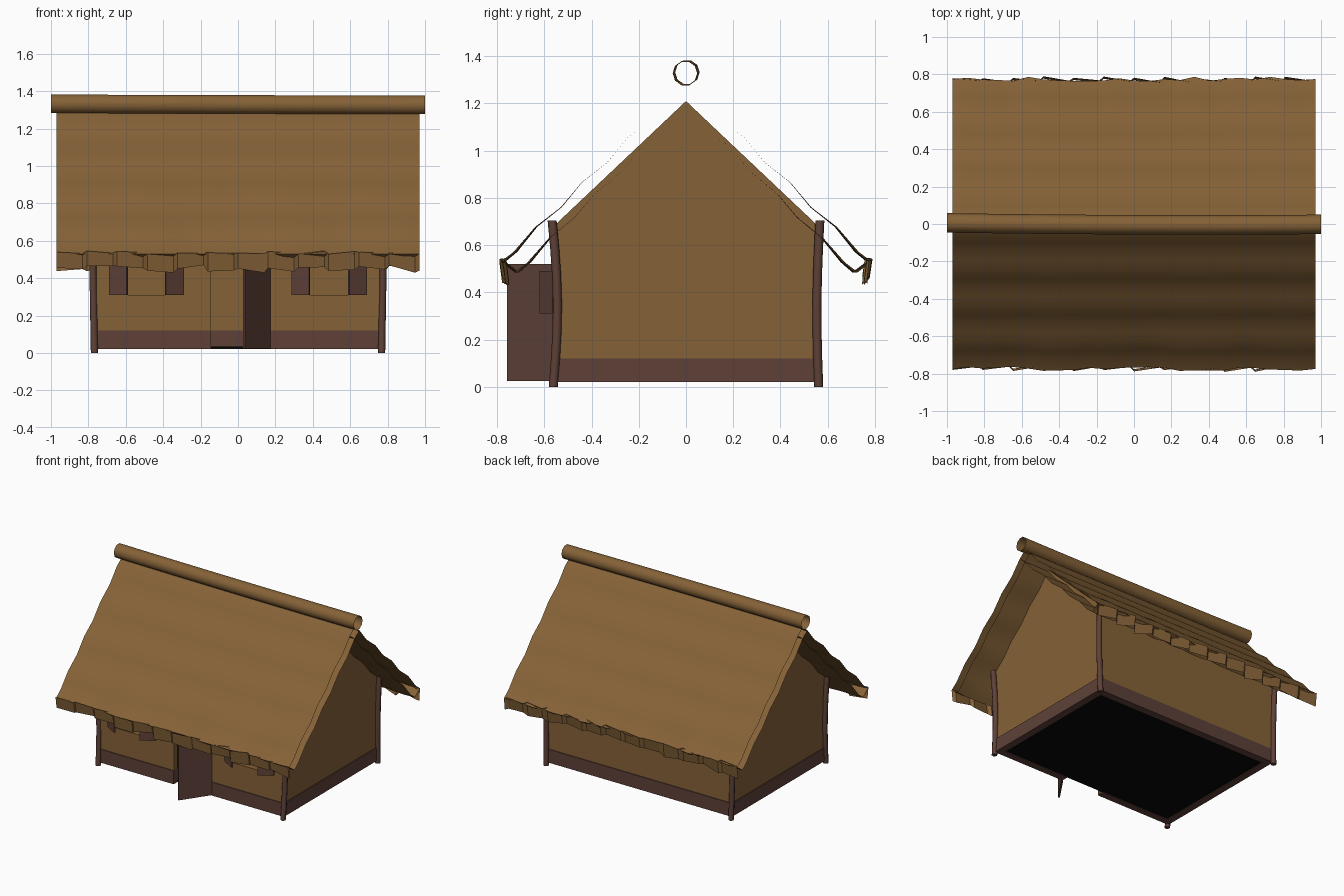
import bpy, bmesh, math, random
from mathutils import Vector

random.seed(4)
if "Cube" in bpy.data.objects:
    bpy.data.objects.remove(bpy.data.objects["Cube"])


def material(name, r, g, b):
    m = bpy.data.materials.new(name)
    m.use_nodes = True
    m.diffuse_color = (r, g, b, 1)
    m.node_tree.nodes["Principled BSDF"].inputs["Base Color"].default_value = (r, g, b, 1)
    return m


STRAW = material("straw tan", 0.235, 0.122, 0.039)
WOOD = material("dark wood", 0.112, 0.053, 0.039)
BLACK = material("floor black", 0.002, 0.002, 0.002)


def finish(name, bm, mat, smooth=None, fix=True):
    if fix:
        bmesh.ops.recalc_face_normals(bm, faces=bm.faces)
    mesh = bpy.data.meshes.new(name)
    bm.to_mesh(mesh)
    bm.free()
    mesh.materials.append(mat)
    ob = bpy.data.objects.new(name, mesh)
    bpy.context.collection.objects.link(ob)
    if smooth:
        bpy.ops.object.select_all(action='DESELECT')
        ob.select_set(True)
        bpy.context.view_layer.objects.active = ob
        bpy.ops.object.shade_smooth_by_angle(angle=math.radians(smooth))
    return ob


def boxes(name, spans, mat):
    """One object from boxes given as x0, x1, y0, y1, z0, z1."""
    bm = bmesh.new()
    for x0, x1, y0, y1, z0, z1 in spans:
        new = bmesh.ops.create_cube(bm, size=1)["verts"]
        for v in new:
            v.co = Vector((x0 if v.co.x < 0 else x1, y0 if v.co.y < 0 else y1,
                           z0 if v.co.z < 0 else z1))
    return finish(name, bm, mat)


def tube(name, path, radius, sides, u, w, mat, caps, smooth):
    """Sweep a polygon ring, spanned by axes u and w, along a path."""
    bm = bmesh.new()
    rings = []
    for p in path:
        rings.append([bm.verts.new(Vector(p) + radius * (
            Vector(u) * math.cos(2 * math.pi * k / sides)
            + Vector(w) * math.sin(2 * math.pi * k / sides))) for k in range(sides)])
    for a, b in zip(rings, rings[1:]):
        for k in range(sides):
            n = (k + 1) % sides
            bm.faces.new((a[k], a[n], b[n], b[k]))
    if caps:
        bm.faces.new(rings[0])
        bm.faces.new(rings[-1])
    return finish(name, bm, mat, smooth)


def grid(name, rows, mat, smooth=None, flip=False):
    """Surface through equal rows of points."""
    bm = bmesh.new()
    vs = [[bm.verts.new(p) for p in row] for row in rows]
    for a, b in zip(vs, vs[1:]):
        for k in range(len(a) - 1):
            q = (a[k], b[k], b[k + 1], a[k + 1])
            bm.faces.new(q[::-1] if flip else q)
    return finish(name, bm, mat, smooth, fix=False)


# Walls and sills
X, Y, T, EAVE, SILL = 0.765, 0.55, 0.04, 0.68, 0.12
DOOR = (-0.145, 0.17)
WINDOWS = [(-0.69, -0.29), (0.285, 0.69)]
F = (-Y, -Y + T)

boxes("back_wall", [(-X, X, Y - T, Y, SILL, EAVE)], STRAW)
front = [(DOOR[0], DOOR[1], *F, 0.52, EAVE)]
for (w0, w1), (s0, s1) in zip(WINDOWS, [(-X, DOOR[0]), (DOOR[1], X)]):
    front += [(s0, w0, *F, SILL, EAVE), (w1, s1, *F, SILL, EAVE),
              (w0, w1, *F, SILL, 0.31), (w0, w1, *F, 0.49, EAVE)]
boxes("front_wall", front, STRAW)

for side, label in ((1, "left"), (-1, "right")):
    bm = bmesh.new()
    outline = [(-Y, SILL), (Y, SILL), (Y, 0.69), (0, 1.21), (-Y, 0.69)]
    face = bm.faces.new([bm.verts.new((side * X, y, z)) for y, z in outline])
    ext = bmesh.ops.extrude_face_region(bm, geom=[face])
    for v in ext["geom"]:
        if isinstance(v, bmesh.types.BMVert):
            v.co.x -= side * T
    finish(label + "_gable_wall", bm, STRAW)

P = 0.006
boxes("sill_beams", [
    (-X - P, X + P, Y - T - P, Y + P, 0.02, SILL),
    (-X - P, DOOR[0], -Y - P, -Y + T + P, 0.02, SILL),
    (DOOR[1], X + P, -Y - P, -Y + T + P, 0.02, SILL),
    (-X - P, -X + T + P, -Y, Y, 0.02, SILL),
    (X - T - P, X + P, -Y, Y, 0.02, SILL)], WOOD)
boxes("floor", [(-X + T, X - T, -Y + T, Y - T, 0.025, 0.035)], BLACK)

# Slightly bowed corner posts
for sx in (1, -1):
    for sy in (1, -1):
        path = []
        for i in range(7):
            t = i / 6
            bow = 0.02 * math.sin(math.pi * t)
            path.append((sx * (0.768 + 0.012 * t), sy * (0.562 + 0.005 * t)
                         + (bow if sy < 0 else -bow * 0.5), 0.705 * t))
        tube(f"{'front' if sy < 0 else 'back'}_{'left' if sx > 0 else 'right'}_post",
             path, 0.019, 8, (1, 0, 0), (0, 1, 0), WOOD, True, 50)


# Hinged leaves: door and shutters
def leaf(name, hinge, dx, dy, z0, z1, thick=0.012):
    d = Vector((dx, dy, 0))
    n = Vector((-dy, dx, 0)).normalized() * thick / 2
    h = Vector((*hinge, 0))
    bm = bmesh.new()
    low = [h + n, h + d + n, h + d - n, h - n]
    a = [bm.verts.new(p + Vector((0, 0, z0))) for p in low]
    b = [bm.verts.new(p + Vector((0, 0, z1))) for p in low]
    bm.faces.new(a)
    bm.faces.new(b)
    for k in range(4):
        n2 = (k + 1) % 4
        bm.faces.new((a[k], a[n2], b[n2], b[k]))
    finish(name, bm, WOOD)


leaf("door", (DOOR[1], -Y - 0.005), -0.137, -0.2, 0.025, 0.52)
for (w0, w1), label in zip(WINDOWS, ("right", "left")):
    leaf(label + "_window_outer_shutter", (w0 + 0.003, -Y - 0.01), 0.095, -0.055, 0.31, 0.49)
    leaf(label + "_window_inner_shutter", (w1 - 0.003, -Y - 0.01), -0.095, -0.055, 0.31, 0.49)

# Open-ended thatch: outer and inner sheets, eave lip and ragged fringe
R, NX, NS = 0.97, 24, 16
xs = [-R + 2 * R * i / NX for i in range(NX + 1)]


def slope(s, y0, z0, y1, z1, ripple, ragged):
    rows = []
    for j in range(NS + 1):
        t = j / NS
        bump = ripple * math.sin(t * 8 * math.pi)
        rows.append([(x, s * (y0 + (y1 - y0) * t + bump * 0.7 + ragged[i] * t ** 4),
                      z0 + (z1 - z0) * t + bump) for i, x in enumerate(xs)])
    return rows


for s, label in ((-1, "front"), (1, "back")):
    flip = s > 0
    ragged = [random.uniform(-0.012, 0.012) for _ in xs]
    ragged[0] = ragged[-1] = 0
    outer = slope(s, 0, 1.285, 0.775, 0.53, 0.006, ragged)
    inner = slope(s, -0.05, 1.238, 0.715, 0.485, 0.005, ragged)
    grid(label + "_thatch", outer, STRAW, 60, flip)
    grid(label + "_thatch_underside", inner, STRAW, 60, not flip)
    grid(label + "_eave_lip", [outer[-1], inner[-1]], STRAW, None, flip)

    # Folded fringe: broad flaps with narrow returns
    top, bottom = [], []
    x, flaps = -R, 12
    width = 2 * R / flaps
    for k in range(flaps):
        for x, out in ((-R + k * width, 0.787), (-R + (k + 0.86) * width, 0.765)):
            out += random.uniform(-0.008, 0.004)
            top.append((x, s * out, 0.535 + random.uniform(-0.006, 0.012)))
            bottom.append((x, s * (out - 0.012), 0.452 + random.uniform(-0.025, 0.018)))
    top.append((R, s * 0.775, 0.53))
    bottom.append((R, s * 0.765, 0.44))
    grid(label + "_fringe", [top, bottom], STRAW, None, flip)

# Hollow ridge roll, gently bowed
ridge = []
for i in range(13):
    t = -1 + i / 6
    ridge.append((t, 0.006 * t * t - 0.004 - 0.004 * t, 1.329 - 0.003 * t))
tube("ridge_roll", ridge, 0.052, 10, (0, 1, 0), (0, 0, 1), STRAW, False, 50)
